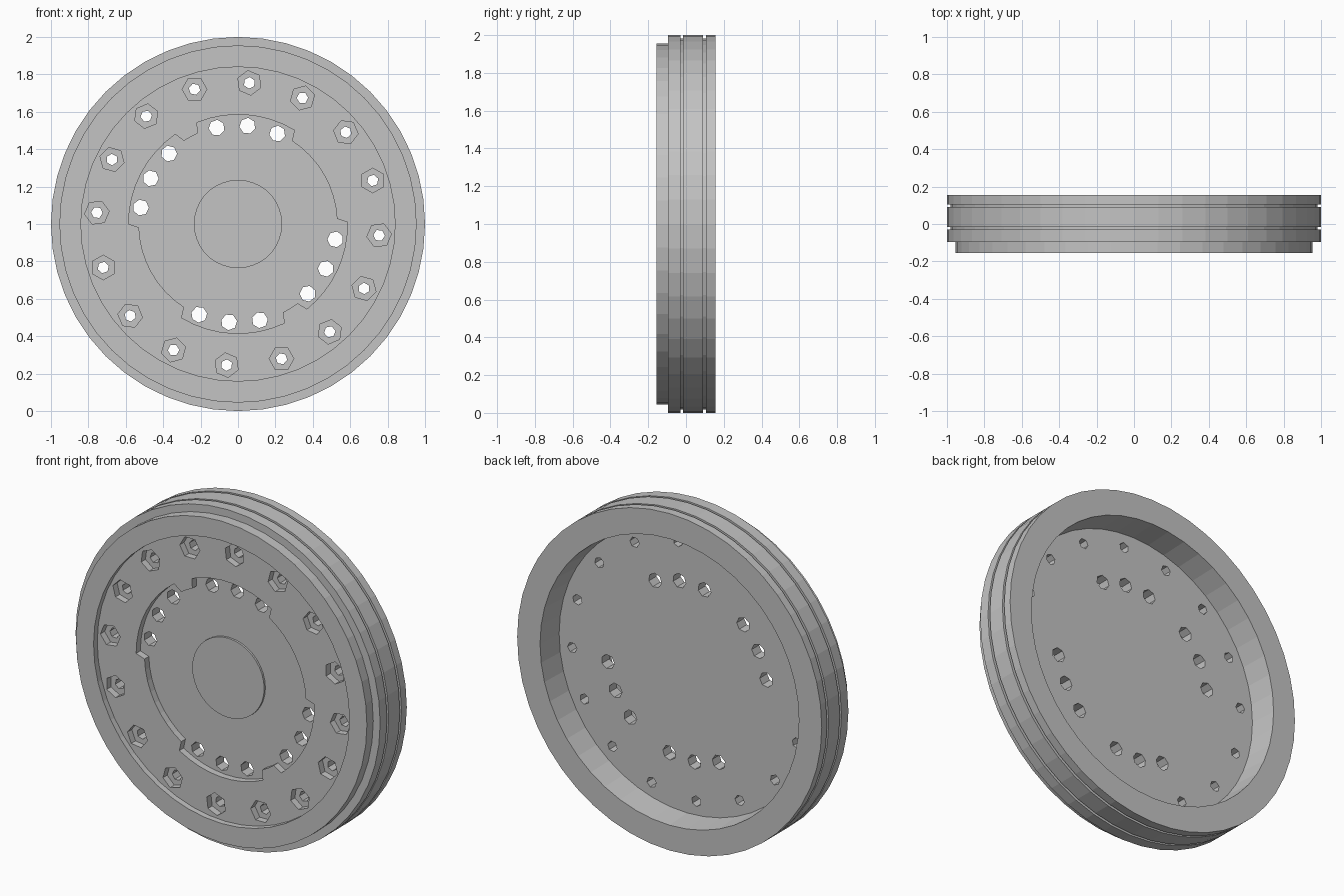
import bpy, bmesh, math
from mathutils import Vector

cube = bpy.data.objects.get("Cube")
if cube:
    bpy.data.objects.remove(cube)

grey = bpy.data.materials.new("plain_grey")
grey.use_nodes = True
grey.diffuse_color = (0.55, 0.55, 0.55, 1)
grey.node_tree.nodes["Principled BSDF"].inputs["Base Color"].default_value = (0.55, 0.55, 0.55, 1)


def polar(radius, degrees, y):
    a = math.radians(degrees)
    return Vector((radius * math.cos(a), y, 1 + radius * math.sin(a)))


def make_object(name, bm):
    bmesh.ops.recalc_face_normals(bm, faces=bm.faces)
    mesh = bpy.data.meshes.new(name)
    bm.to_mesh(mesh)
    bm.free()
    mesh.materials.append(grey)
    obj = bpy.data.objects.new(name, mesh)
    bpy.context.collection.objects.link(obj)
    return obj


def add_prism(bm, outline, y0, y1):
    """Close an outline in the x-z plane into a solid from y0 to y1."""
    a = [bm.verts.new((p.x, y0, p.z)) for p in outline]
    b = [bm.verts.new((p.x, y1, p.z)) for p in outline]
    bm.faces.new(a)
    bm.faces.new(b[::-1])
    for i in range(len(a)):
        j = (i + 1) % len(a)
        bm.faces.new((a[i], b[i], b[j], a[j]))


def ring(centre, radius, sides, turn=0):
    return [centre + polar(radius, turn + 360 * i / sides, 0) - Vector((0, 0, 1))
            for i in range(sides)]


def cut(target, cutter):
    mod = target.modifiers.new("cut", 'BOOLEAN')
    mod.operation = 'DIFFERENCE'
    mod.solver = 'EXACT'
    mod.object = cutter
    bpy.context.view_layer.objects.active = target
    bpy.ops.object.modifier_apply(modifier=mod.name)
    bpy.data.objects.remove(cutter)


# Turned body: front recess, stepped rim, two grooves, deep back recess
FRONT, FLOOR, BACK = -0.12, -0.01, 0.155
profile = [(0.84, FRONT), (0.84, -0.155), (0.955, -0.155), (0.955, -0.095),
           (1, -0.095), (1, -0.03), (0.982, -0.03), (0.982, -0.015),
           (1, -0.015), (1, 0.09), (0.982, 0.09), (0.982, 0.105),
           (1, 0.105), (1, BACK), (0.85, BACK), (0.84, FLOOR)]
SEG = 48
bm = bmesh.new()
loops = [[bm.verts.new(polar(r, 360 * i / SEG, y)) for i in range(SEG)] for r, y in profile]
for la, lb in zip(loops, loops[1:]):
    for i in range(SEG):
        j = (i + 1) % SEG
        bm.faces.new((la[i], la[j], lb[j], lb[i]))
bm.faces.new(loops[0])
bm.faces.new(loops[-1])
body = make_object("wheel_body", bm)

# Lobed centre pocket and hexagonal bolt seats
POCKET = -0.08
lobes = [(59, 112), (125, 180), (239, 295), (309, 361)]
outline = []
for k, (start, end) in enumerate(lobes):
    following = lobes[(k + 1) % 4][0] + (360 if k == 3 else 0)
    outline += [polar(0.585, start + (end - start) * i / 8, 0) for i in range(9)]
    low, high = end + 2, following - 2
    steps = max(2, round((high - low) / 7))
    outline += [polar(0.53, low + (high - low) * i / steps, 0) for i in range(steps + 1)]
bolt_angles = [85.4 + 22.5 * i for i in range(16)]
bm = bmesh.new()
add_prism(bm, outline, -0.3, POCKET)
for angle in bolt_angles:
    add_prism(bm, ring(polar(0.757, angle, 0), 0.066, 6, angle + 12), -0.3, POCKET)
cut(body, make_object("pocket_cutter", bm))

# Through holes: one per bolt seat, three per lobe
bm = bmesh.new()
for angle in bolt_angles:
    add_prism(bm, ring(polar(0.757, angle, 0), 0.031, 6, angle), -0.3, 0.1)
for middle in (84.5, 152.4, 264.8, 333):
    for offset in (-18, 0, 18):
        add_prism(bm, ring(polar(0.527, middle + offset, 0), 0.043, 7, middle), -0.3, 0.1)
cut(body, make_object("hole_cutter", bm))

# Low round boss in the middle
bm = bmesh.new()
add_prism(bm, ring(Vector((0, 0, 1)), 0.236, 36), POCKET - 0.012, POCKET + 0.02)
make_object("centre_boss", bm)
